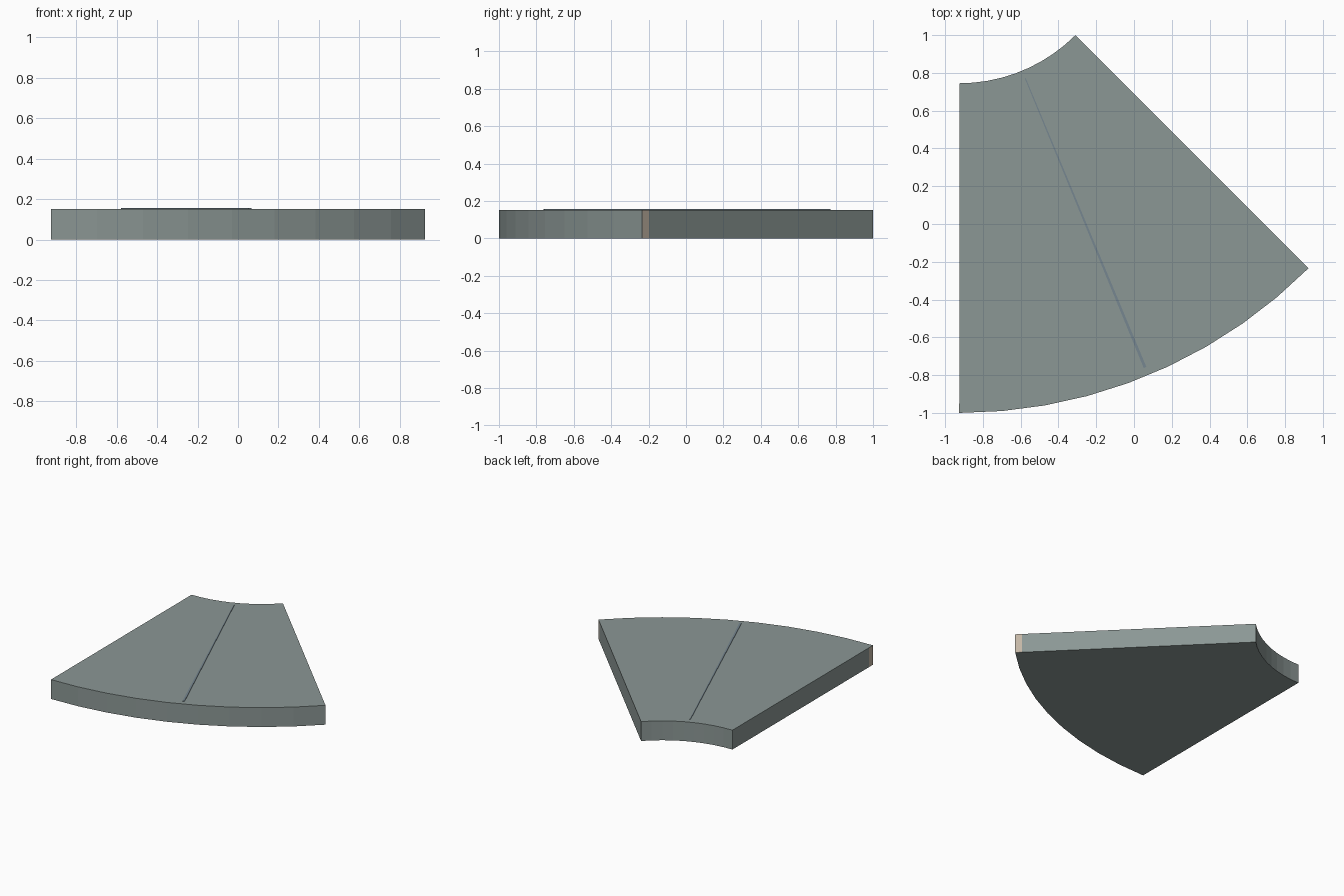
import bpy, bmesh
from math import sin, cos, radians

if "Cube" in bpy.data.objects:
    bpy.data.objects.remove(bpy.data.objects["Cube"])

CX, CY = -0.925, 1.615   # centre of the arcs


def material(name, rgb):
    m = bpy.data.materials.new(name)
    m.diffuse_color = (*rgb, 1)
    m.use_nodes = True
    m.node_tree.nodes["Principled BSDF"].inputs["Base Color"].default_value = m.diffuse_color
    return m


def sector(name, r0, r1, a0, a1, z0, z1, n, mat):
    """Extruded ring sector; angles in degrees measured from -y."""
    bm = bmesh.new()
    rows = []
    for i in range(n + 1):
        a = radians(a0 + (a1 - a0) * i / n)
        rows.append([bm.verts.new((CX + r * sin(a), CY - r * cos(a), z))
                     for r, z in ((r0, z0), (r1, z0), (r1, z1), (r0, z1))])
    for p, q in zip(rows, rows[1:]):
        for k in range(4):
            j = (k + 1) % 4
            bm.faces.new((p[k], p[j], q[j], q[k]))
    bm.faces.new(rows[0])
    bm.faces.new(rows[-1])
    bmesh.ops.recalc_face_normals(bm, faces=bm.faces)
    me = bpy.data.meshes.new(name)
    bm.to_mesh(me)
    bm.free()
    me.materials.append(mat)
    ob = bpy.data.objects.new(name, me)
    bpy.context.collection.objects.link(ob)
    return ob


grey = material("slate_grey", (0.26, 0.31, 0.30))
cream = material("cream", (0.55, 0.47, 0.38))
blue = material("seam_blue", (0.18, 0.24, 0.28))

# Main slab: one eighth of a ring, 5 degrees per facet
sector("platform_slab", 0.87, 2.615, 0, 45, 0, 0.152, 9, grey)

# Pale rim band just inside the outer edge, showing only at the ends
sector("edge_band", 2.565, 2.6145, -0.01, 45.01, 0.0005, 0.1515, 9, cream)

# Thin raised seam along the middle, widening outwards
sector("centre_seam", 0.913, 2.57, 22.33, 22.67, 0.14, 0.156, 1, blue)
